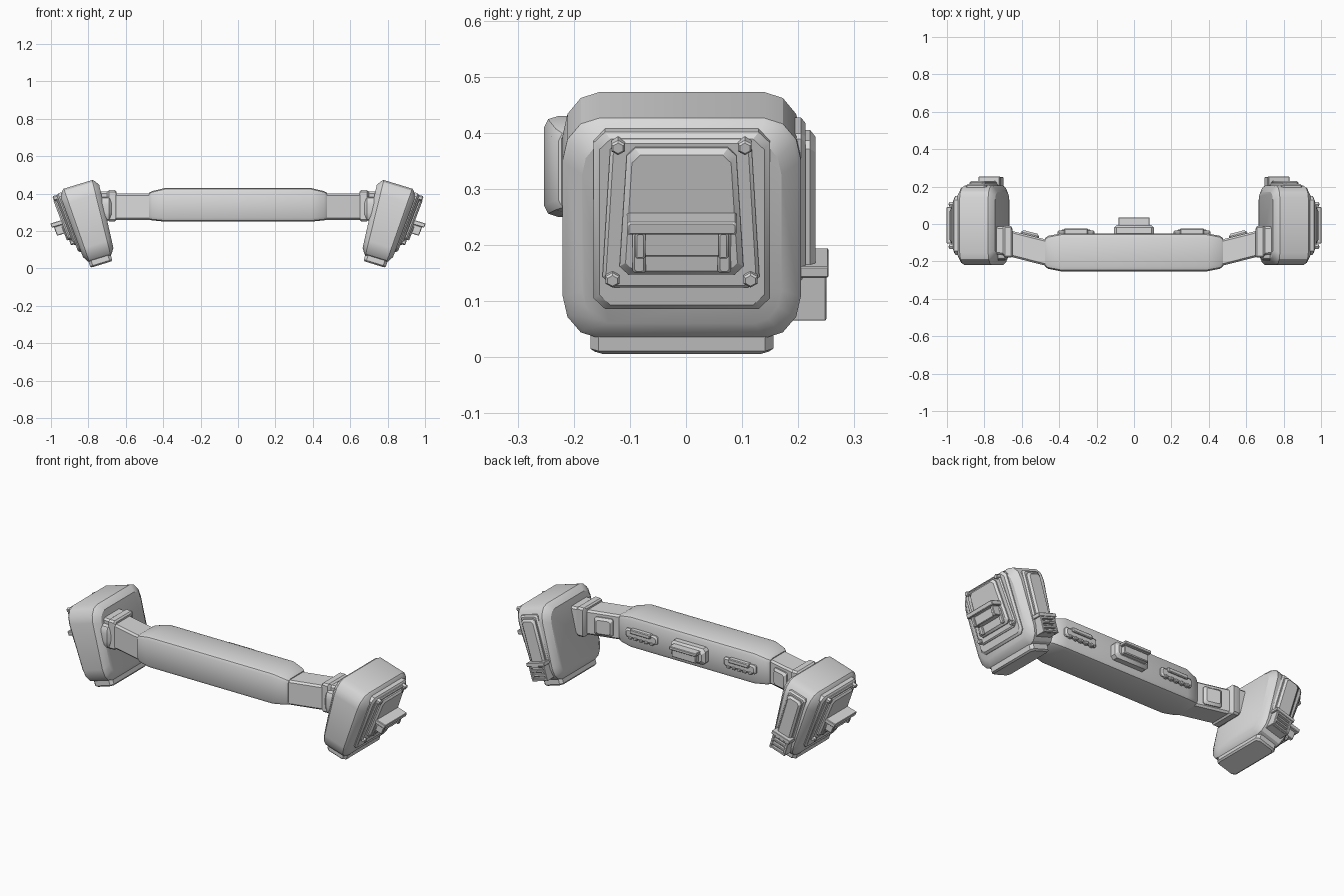
import bpy, bmesh, math
from mathutils import Matrix, Vector

cube = bpy.data.objects.get("Cube")
if cube:
    bpy.data.objects.remove(cube, do_unlink=True)

mat = bpy.data.materials.new("light grey")
mat.use_nodes = True
GREY = (0.7, 0.7, 0.7, 1)
mat.diffuse_color = GREY
mat.node_tree.nodes["Principled BSDF"].inputs["Base Color"].default_value = GREY

parts = []
T = Matrix.Translation
BACK = Matrix.Rotation(math.pi / 2, 4, 'Z')      # extrudes towards +y
MIRROR = Matrix.Scale(-1, 4, Vector((1, 0, 0)))


def ring(u, hy, hw, r=(0.01, 0.01), cy=0, cw=0, n=1, flare=0):
    """Rounded rectangle in the y-z plane at x = u; flare widens the bottom."""
    pts = []
    for i, (sy, sw) in enumerate(((1, 1), (-1, 1), (-1, -1), (1, -1))):
        for k in range(n + 1):
            a = math.pi / 2 * (i + k / n)
            y = sy * (hy - r[0]) + r[0] * math.cos(a)
            w = sw * (hw - r[1]) + r[1] * math.sin(a)
            pts.append(Vector((u, cy + y * (1 - flare * w / hw), cw + w)))
    return pts


def loft(name, rings, matrix=Matrix(), pair=False):
    """Skin the rings, cap the ends and place the part (and its mirror)."""
    for side in ("left_", "right_") if pair else ("",):
        bm = bmesh.new()
        loops = [[bm.verts.new(p) for p in pts] for pts in rings]
        for a, b in zip(loops, loops[1:]):
            for i in range(len(a)):
                j = (i + 1) % len(a)
                bm.faces.new((a[i], a[j], b[j], b[i]))
        bm.faces.new(loops[0])
        bm.faces.new(loops[-1])
        bm.transform(MIRROR @ matrix if side == "right_" else matrix)
        bmesh.ops.recalc_face_normals(bm, faces=bm.faces)
        mesh = bpy.data.meshes.new(side + name)
        bm.to_mesh(mesh)
        bm.free()
        mesh.materials.append(mat)
        ob = bpy.data.objects.new(side + name, mesh)
        bpy.context.collection.objects.link(ob)
        parts.append(ob)


def plate(name, u0, u1, hy, hw, cy=0, cw=0, matrix=Matrix(), pair=False,
          bevel=0.008, corner=0.008, flare=0):
    """Raised plate with chamfered rim, extruded from u0 to u1."""
    c = (corner, corner)
    loft(name, [ring(u0, hy, hw, c, cy, cw, 1, flare),
                ring(u1 - bevel, hy, hw, c, cy, cw, 1, flare),
                ring(u1, hy - bevel, hw - bevel, c, cy, cw, 1, flare)], matrix, pair)


# Padded belt, tapering at both ends
half = [(0.475, 0.076, 0.072, 0.333), (0.46, 0.088, 0.078, 0.335), (0.39, 0.1015, 0.09, 0.34)]
stations = [(-x, *rest) for x, *rest in half] + half[::-1]
loft("belt_pad", [ring(x, hy, hz, (0.025, 0.02), -0.1515, cz, 2) for x, hy, hz, cz in stations])

# Central clip on the back of the belt
CLIP = T((0, 0, 0.34)) @ BACK
plate("centre_clip_base", -0.06, -0.005, 0.108, 0.046, matrix=CLIP, bevel=0.015, corner=0.015)
plate("centre_clip_lip", -0.02, 0.035, 0.084, 0.009, cw=0.026, matrix=CLIP, bevel=0.003, corner=0.003)
plate("centre_clip_block", -0.02, 0.022, 0.076, 0.022, cw=-0.006, matrix=CLIP, bevel=0.004, corner=0.004)

# Small hook plates either side
HOOK = T((0.31, 0, 0.34)) @ BACK
plate("hook_plate", -0.06, -0.035, 0.1, 0.025, matrix=HOOK, pair=True)
plate("hook_bar", -0.05, -0.025, 0.064, 0.012, cw=0.018, matrix=HOOK, pair=True, bevel=0.004, corner=0.004)
for i in range(5):
    plate("hook_tooth", -0.05, -0.03, 0.01, 0.008, cy=(i - 2) * 0.034, cw=-0.022,
          matrix=HOOK, pair=True, bevel=0.003, corner=0.003)

# Angled straps with a keeper plate behind
loft("strap", [ring(0.44, 0.07, 0.07, cy=-0.161, cw=0.33),
               ring(0.68, 0.07, 0.07, cy=-0.1, cw=0.33)], pair=True)
KEEPER = T((0.575, -0.128, 0.325)) @ Matrix.Rotation(math.radians(14.6), 4, 'Z') @ BACK
plate("strap_keeper", 0.05, 0.088, 0.05, 0.05, matrix=KEEPER, pair=True, bevel=0.012)

# Strap collars that meet the pouches
loft("collar", [ring(0.65, 0.075, 0.075, cy=-0.1, cw=0.335),
                ring(0.658, 0.085, 0.083, cy=-0.095, cw=0.335),
                ring(0.69, 0.085, 0.083, cy=-0.095, cw=0.335),
                ring(0.70, 0.075, 0.075, cy=-0.09, cw=0.335),
                ring(0.76, 0.075, 0.075, cy=-0.085, cw=0.335)], pair=True)
loft("collar_knob", [ring(0.675, 0.03, 0.045, (0.015, 0.03), -0.15, 0.32, 3),
                     ring(0.69, 0.045, 0.063, (0.02, 0.04), -0.15, 0.32, 3),
                     ring(0.73, 0.045, 0.063, (0.02, 0.04), -0.15, 0.32, 3)], pair=True)

# Tilted pouches
POUCH = T((0.805, 0, 0.24)) @ Matrix.Rotation(math.radians(17), 4, 'Y')
CY = -0.0075
shell = [ring(u, 0.2125 - d, 0.2075 - d, (0.065 - d / 2, 0.08 - d / 2), CY, 0.0075, 3)
         for u, d in ((-0.107, 0.035), (-0.088, 0.006), (-0.08, 0), (0.058, 0), (0.066, 0.006), (0.085, 0.035))]
for pts in shell:
    for p in pts:
        p.x *= 1 + 0.7 * p.z
loft("pouch_shell", shell, POUCH, True)
FOOT = POUCH @ T((-0.008, CY, 0)) @ Matrix.Rotation(math.pi / 2, 4, 'Y')
plate("pouch_foot", 0.18, 0.231, 0.163, 0.062, matrix=FOOT, pair=True, corner=0.015)

# Layered outer panel, following the sloped outer face
shear = Matrix()
shear[0][2] = 0.066
OUTER = POUCH @ shear
plate("panel_base", 0.06, 0.1, 0.157, 0.168, CY, 0.032, OUTER, True, 0.01, 0.02)
plate("panel_plate", 0.09, 0.11, 0.133, 0.141, -0.009, 0.05, OUTER, True, 0.006, 0.02, 0.06)
plate("panel_flap", 0.1, 0.127, 0.104, 0.12, -0.008, 0.058, OUTER, True, 0.01, 0.015, 0.07)
plate("latch_lip", 0.11, 0.186, 0.0975, 0.012, CY, 0.046, OUTER, True, 0.003, 0.003)
plate("latch_block", 0.11, 0.165, 0.07, 0.024, CY, 0.01, OUTER, True, 0.003, 0.003)
for s in (-1, 1):
    plate("latch_post", 0.11, 0.175, 0.009, 0.025, CY + s * 0.074, 0.01, OUTER, True, 0.003, 0.003)
    plate("latch_seat", 0.115, 0.135, 0.012, 0.04, CY + s * 0.076, -0.015, OUTER, True, 0.004, 0.004)

# Hexagonal bolts in the panel corners
for y, w in ((-0.121, 0.18), (0.105, 0.18), (-0.131, -0.072), (0.115, -0.072)):
    rings = [[Vector((u, y + r * math.sin(a * math.pi / 3), w + r * math.cos(a * math.pi / 3)))
              for a in range(6)] for u, r in ((0.09, 0.014), (0.12, 0.014), (0.124, 0.01))]
    loft("panel_bolt", rings, OUTER, True)

# Back strip and slotted buckle on each pouch
REAR = POUCH @ BACK
plate("rear_strip_base", 0.18, 0.213, 0.056, 0.138, 0.01, 0.04, REAR, True)
plate("rear_strip", 0.2, 0.231, 0.044, 0.125, 0.01, 0.035, REAR, True, 0.01, 0.012)
plate("buckle_collar", 0.18, 0.254, 0.058, 0.01, 0.01, -0.078, REAR, True, 0.002, 0.002)
plate("buckle_body", 0.18, 0.235, 0.05, 0.043, 0.01, -0.128, REAR, True, 0.002, 0.002)
for s in (-1, 1):
    plate("buckle_side", 0.22, 0.25, 0.006, 0.043, 0.01 + s * 0.044, -0.128, REAR, True, 0.002, 0.002)
for i in range(4):
    plate("buckle_slat", 0.22, 0.249, 0.045, 0.006, 0.01, -0.164 + i * 0.024, REAR, True, 0.002, 0.002)

# Smooth shading with sharp chamfers
bpy.ops.object.select_all(action='DESELECT')
for ob in parts:
    ob.select_set(True)
bpy.context.view_layer.objects.active = parts[0]
bpy.ops.object.shade_smooth_by_angle(angle=math.radians(30))
